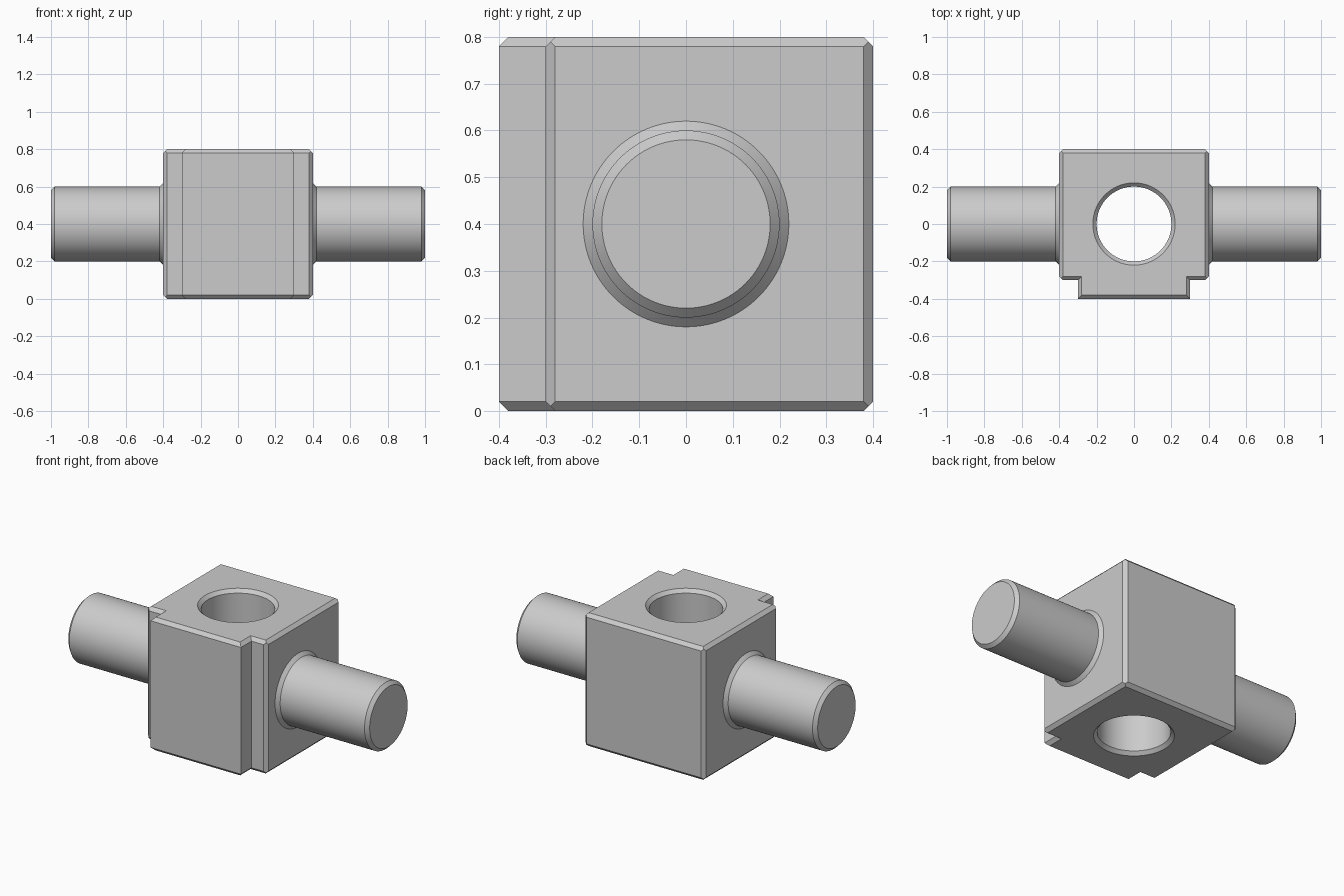
import bpy, bmesh, math
from mathutils import Vector

if "Cube" in bpy.data.objects:
    bpy.data.objects.remove(bpy.data.objects["Cube"])

C = 0.02     # chamfer width
R = 0.2      # shaft and bore radius
H = 0.8      # block height

grey = bpy.data.materials.new("plain grey")
grey.use_nodes = True
grey.diffuse_color = (0.6, 0.6, 0.6, 1)
grey.node_tree.nodes["Principled BSDF"].inputs["Base Color"].default_value = (0.6, 0.6, 0.6, 1)


def to_object(name, bm):
    bmesh.ops.recalc_face_normals(bm, faces=bm.faces)
    mesh = bpy.data.meshes.new(name)
    bm.to_mesh(mesh)
    bm.free()
    mesh.materials.append(grey)
    obj = bpy.data.objects.new(name, mesh)
    bpy.context.collection.objects.link(obj)
    return obj


def chamfered_box(name, lo, hi, edges):
    """Box cut by a 45 degree plane along each edge given as a pair of side directions."""
    lo, hi = Vector(lo), Vector(hi)
    bm = bmesh.new()
    bmesh.ops.create_cube(bm, size=1)
    for v in bm.verts:
        v.co = [hi[i] if v.co[i] > 0 else lo[i] for i in range(3)]
    for a, b in edges:
        n = Vector(a) + Vector(b)
        corner = Vector([hi[i] if n[i] > 0 else lo[i] for i in range(3)])
        cut = bmesh.ops.bisect_plane(
            bm, geom=bm.verts[:] + bm.edges[:] + bm.faces[:], dist=1e-6,
            plane_co=corner - Vector(b) * C, plane_no=n.normalized(), clear_outer=True)
        rim = [e for e in cut["geom_cut"] if isinstance(e, bmesh.types.BMEdge)]
        bmesh.ops.edgeloop_fill(bm, edges=rim)
    return to_object(name, bm)


def lathe(name, profile, axis, segments=96):
    """Closed solid turned from (radius, distance) pairs along an axis."""
    bm = bmesh.new()
    turn = Vector((0, 0, 1)).rotation_difference(Vector(axis))
    rings = []
    for r, d in profile:
        rings.append([bm.verts.new(turn @ Vector((r * math.cos(t), r * math.sin(t), d)))
                      for t in (2 * math.pi * i / segments for i in range(segments))])
    for a, b in zip(rings, rings[1:]):
        for i in range(segments):
            j = (i + 1) % segments
            bm.faces.new((a[i], a[j], b[j], b[i]))
    bm.faces.new(rings[0])
    bm.faces.new(rings[-1])
    return to_object(name, bm)


def boolean(obj, tool, operation):
    mod = obj.modifiers.new(operation.lower(), "BOOLEAN")
    mod.operation, mod.solver, mod.object = operation, "EXACT", tool
    bpy.context.view_layer.objects.active = obj
    bpy.ops.object.modifier_apply(modifier=mod.name)
    bpy.data.objects.remove(tool)


def smooth(obj):
    bpy.ops.object.select_all(action="DESELECT")
    obj.select_set(True)
    bpy.context.view_layer.objects.active = obj
    bpy.ops.object.shade_smooth_by_angle(angle=math.radians(25))


left, right = (1, 0, 0), (-1, 0, 0)
back, front = (0, 1, 0), (0, -1, 0)
up, down = (0, 0, 1), (0, 0, -1)

# Main block, chamfered on all edges
rims = [(s, v) for s in (left, right, back, front) for v in (up, down)]
corners = [(s, t) for s in (left, right) for t in (back, front)]
block = chamfered_box("block", (-0.4, -0.3, 0), (0.4, 0.4, H), rims + corners)

# Raised front pad, chamfered only along top and bottom
pad_rims = [(s, v) for s in (left, right, front) for v in (up, down)]
pad = chamfered_box("front_pad", (-0.3, -0.4, 0), (0.3, 0.1, H), pad_rims)
boolean(block, pad, "UNION")

# Vertical bore with countersunk mouths
over = 0.05
bore = lathe("bore", [(R + C + over, -over), (R, C), (R, H - C), (R + C + over, H + over)], up)
boolean(block, bore, "DIFFERENCE")
smooth(block)

# Side shafts with a flared root and chamfered end
for name, axis in (("left_shaft", left), ("right_shaft", right)):
    shaft = lathe(name, [(R + C, 0.38), (R + C, 0.4), (R, 0.4 + C), (R, 1 - C), (R - C, 1)], axis)
    shaft.location.z = H / 2
    smooth(shaft)
